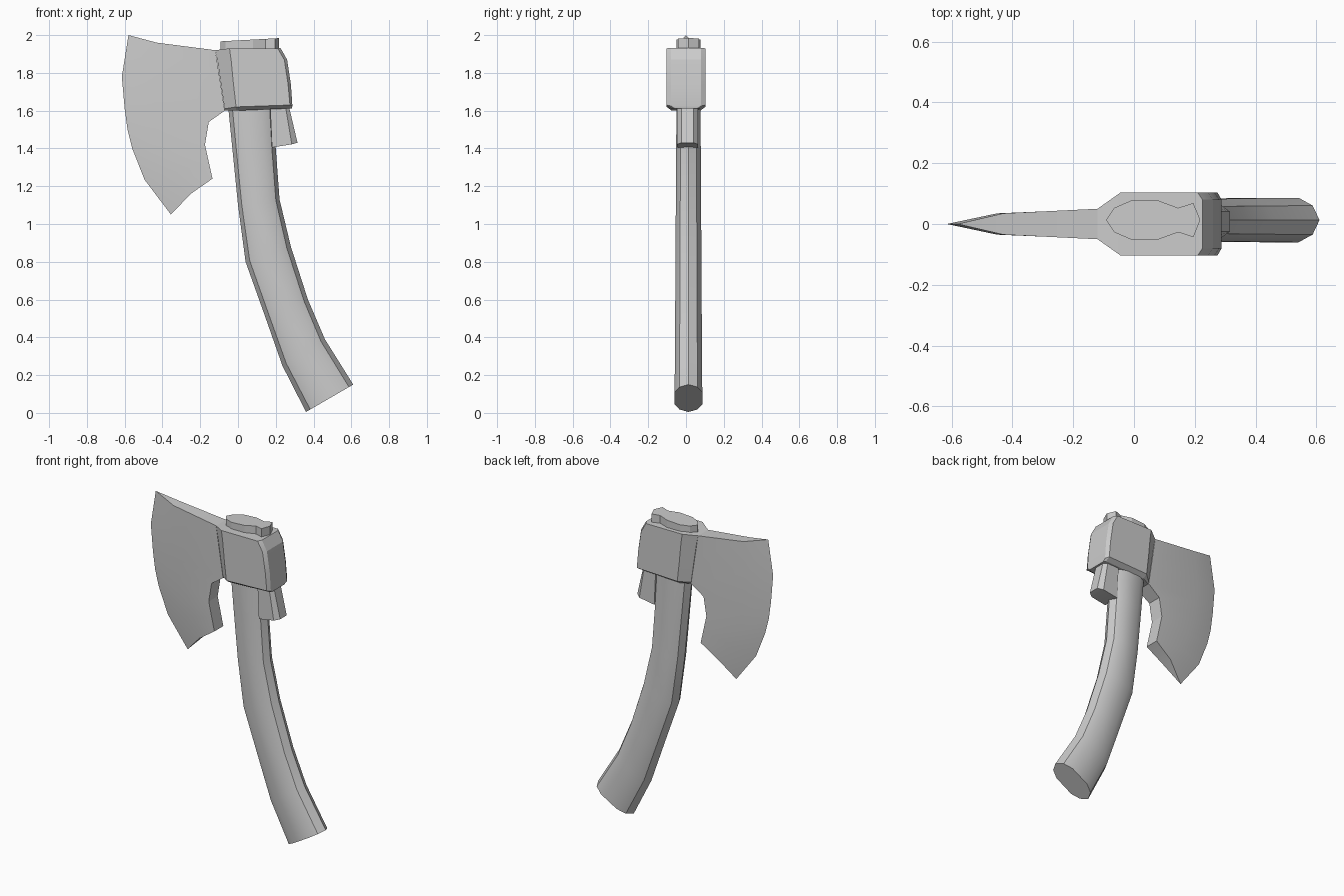
import bpy, bmesh, math

cube = bpy.data.objects.get("Cube")
if cube:
    bpy.data.objects.remove(cube, do_unlink=True)

GREY = (0.6, 0.6, 0.6, 1)
mat = bpy.data.materials.new("plain grey")
mat.use_nodes = True
mat.diffuse_color = GREY
mat.node_tree.nodes["Principled BSDF"].inputs["Base Color"].default_value = GREY

HANDLE_Y = 0.013  # the wood sits slightly off centre


def finish(name, bm, angle):
    bmesh.ops.recalc_face_normals(bm, faces=bm.faces[:])
    mesh = bpy.data.meshes.new(name)
    bm.to_mesh(mesh)
    bm.free()
    mesh.materials.append(mat)
    obj = bpy.data.objects.new(name, mesh)
    bpy.context.collection.objects.link(obj)
    bpy.ops.object.select_all(action='DESELECT')
    obj.select_set(True)
    bpy.context.view_layer.objects.active = obj
    bpy.ops.object.shade_smooth_by_angle(angle=math.radians(angle))
    return obj


def mirrored_plate(name, rows, widths, centre=0, angle=20):
    """Grid of (x, z) points on both sides of a centre plane, closed around its rim.
    widths holds the half thickness of each row and column."""
    bm = bmesh.new()
    sides = [[[bm.verts.new((x, centre + s * w, z)) for (x, z), w in zip(row, ws)]
              for row, ws in zip(rows, widths)] for s in (-1, 1)]
    nr, nc = len(rows), len(rows[0])
    for g in sides:
        for i in range(nr - 1):
            for j in range(nc - 1):
                bm.faces.new((g[i][j], g[i][j + 1], g[i + 1][j + 1], g[i + 1][j]))
    rim = ([(0, j) for j in range(nc)] + [(i, nc - 1) for i in range(1, nr)]
           + [(nr - 1, j) for j in range(nc - 2, -1, -1)]
           + [(i, 0) for i in range(nr - 2, 0, -1)])
    a, b = sides
    for (i, j), (k, l) in zip(rim, rim[1:] + rim[:1]):
        bm.faces.new((a[i][j], a[k][l], b[k][l], b[i][j]))
    bmesh.ops.remove_doubles(bm, verts=bm.verts[:], dist=0.0005)
    return finish(name, bm, angle)


def loft(name, rings, angle):
    bm = bmesh.new()
    loops = [[bm.verts.new(p) for p in ring] for ring in rings]
    for a, b in zip(loops, loops[1:]):
        for i in range(len(a)):
            k = (i + 1) % len(a)
            bm.faces.new((a[i], a[k], b[k], b[i]))
    bm.faces.new(loops[0])
    bm.faces.new(loops[-1])
    return finish(name, bm, angle)


# Blade: cutting edge, bevel line, root
blade = [
    [(-.58, 2.0), (-.43, 1.96), (-.12, 1.92)],
    [(-.615, 1.78), (-.45, 1.77), (-.095, 1.76)],
    [(-.60, 1.61), (-.44, 1.63), (-.07, 1.6)],
    [(-.585, 1.5), (-.43, 1.52), (-.155, 1.54)],
    [(-.56, 1.4), (-.39, 1.38), (-.175, 1.42)],
    [(-.495, 1.235), (-.33, 1.27), (-.155, 1.33)],
    [(-.355, 1.05), (-.25, 1.16), (-.135, 1.24)],
]
mirrored_plate("axe_blade", blade, [(0, .035, .05)] * 3 + [(0, .035, .045)] * 4)

# Eye and poll: blade root, cheek, rear corner, rear face
poll = [
    [(-.12, 1.92), (-.045, 1.93), (.21, 1.93), (.225, 1.932)],
    [(-.108, 1.86), (-.036, 1.865), (.245, 1.87), (.26, 1.87)],
    [(-.09, 1.74), (-.024, 1.74), (.265, 1.74), (.28, 1.74)],
    [(-.071, 1.61), (-.01, 1.62), (.275, 1.63), (.288, 1.625)],
    [(-.07, 1.6), (-.01, 1.6), (.275, 1.612), (.285, 1.612)],
]
mirrored_plate("axe_poll", poll, [(.05, .103, .103, .08)] * 4 + [(.045, .075, .075, .06)])

# Handle: front and rear edge of each cross-section, from the eye down
sections = [
    (-.07, 1.9, .19, 1.9), (-.05, 1.6, .19, 1.6), (-.03, 1.4, .2, 1.4),
    (0, 1.1, .22, 1.13), (.04, .8, .28, .88), (.14, .52, .37, .6),
    (.235, .25, .46, .39), (.36, .005, .61, .15),
]
half = [(1, 0), (.82, .65), (.45, 1), (-.45, 1), (-.82, .65), (-1, 0)]
oval = half + [(u, -v) for u, v in half[-2:0:-1]]
rings = []
for n, (x0, z0, x1, z1) in enumerate(sections):
    r = .062 + .0016 * n
    rings.append([((x0 + x1) / 2 + u * (x1 - x0) / 2, HANDLE_Y + v * r,
                   (z0 + z1) / 2 + u * (z1 - z0) / 2) for u, v in oval])
loft("handle", rings, 32)

# Handle end showing above the eye, flared behind a notch
end = [(-.092, 0), (-.065, .04), (-.01, .064), (.08, .064), (.145, .04), (.195, .056), (.218, 0)]
outline = end + [(x, -y) for x, y in end[-2:0:-1]]
loft("handle_end", [[(x, HANDLE_Y + y, z + slope * x) for x, y in outline]
                    for z, slope in ((1.9, 0), (1.972, .055))], 20)

# Shoulder behind the handle, under the poll
shoulder = [[(.17, 1.63), (.25, 1.63), (.268, 1.63)],
            [(.18, 1.405), (.285, 1.422), (.315, 1.43)]]
mirrored_plate("shoulder", shoulder, [(.055, .055, .033)] * 2, HANDLE_Y - .005)
